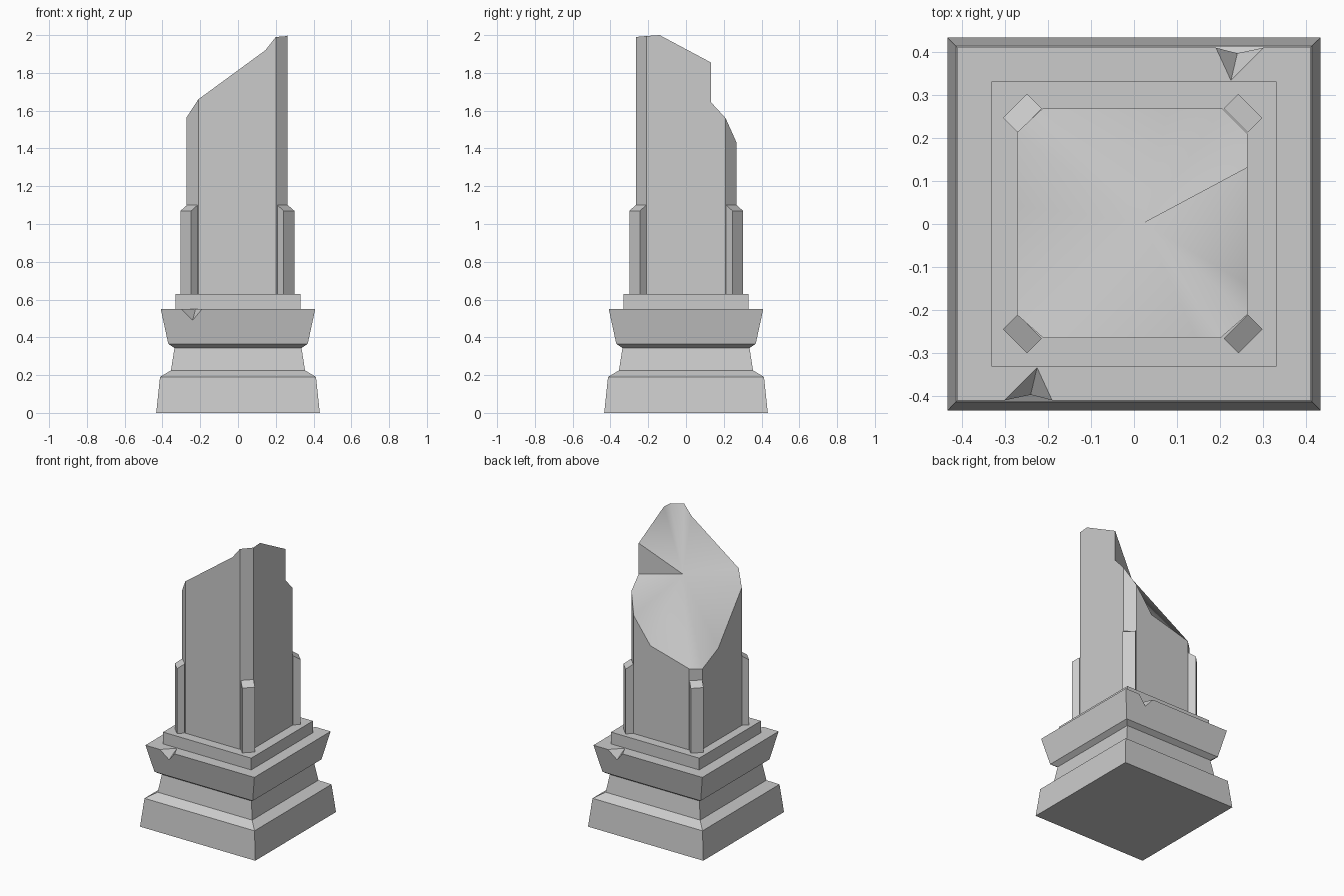
import bpy, bmesh
from mathutils import Vector

cube = bpy.data.objects.get("Cube")
if cube:
    bpy.data.objects.remove(cube)

# Single stone colour
stone = bpy.data.materials.new("grey_stone")
stone.use_nodes = True
GREY = (0.6, 0.6, 0.6, 1)
stone.diffuse_color = GREY
stone.node_tree.nodes["Principled BSDF"].inputs["Base Color"].default_value = GREY


def make_object(name, bm):
    mesh = bpy.data.meshes.new(name)
    bm.to_mesh(mesh)
    bm.free()
    mesh.materials.append(stone)
    obj = bpy.data.objects.new(name, mesh)
    bpy.context.collection.objects.link(obj)
    return obj


def square_stack(name, profile):
    """Loft square rings given as (half width, height)."""
    bm = bmesh.new()
    rings = [[bm.verts.new((sx * r, sy * r, z))
              for sx, sy in ((-1, -1), (1, -1), (1, 1), (-1, 1))]
             for r, z in profile]
    for low, high in zip(rings, rings[1:]):
        for i in range(4):
            j = (i + 1) % 4
            bm.faces.new((low[i], low[j], high[j], high[i]))
    bm.faces.new(rings[0][::-1])
    bm.faces.new(rings[-1])
    return make_object(name, bm)


def hull(name, points):
    """Convex solid around a handful of points."""
    bm = bmesh.new()
    for p in points:
        bm.verts.new(p)
    bmesh.ops.convex_hull(bm, input=bm.verts)
    bmesh.ops.dissolve_limit(bm, angle_limit=0.01, verts=bm.verts, edges=bm.edges)
    bmesh.ops.recalc_face_normals(bm, faces=bm.faces)
    return make_object(name, bm)


# Stepped pedestal
square_stack("plinth", [(0.433, 0), (0.413, 0.19), (0.355, 0.225), (0.336, 0.345)])
cornice = square_stack("cornice", [(0.336, 0.343), (0.369, 0.365), (0.409, 0.55)])
square_stack("shaft_step", [(0.331, 0.55), (0.331, 0.63)])

# Chips broken out of the cornice rim, front and back
for side, name in ((1, "front_chip_cutter"), (-1, "back_chip_cutter")):
    edge_a, edge_b, inner, lower = [
        Vector((x * side, y * side, z)) for x, y, z in
        ((-0.3, -0.409, 0.55), (-0.19, -0.409, 0.55),
         (-0.225, -0.333, 0.55), (-0.24, -0.397, 0.49))]
    mid = (inner + lower) / 2
    cutter = hull(name, [inner, lower, edge_a + (edge_a - mid) * 0.4,
                         edge_b + (edge_b - mid) * 0.4])
    cutter.hide_render = True
    mod = cornice.modifiers.new("chip", "BOOLEAN")
    mod.operation = "DIFFERENCE"
    mod.solver = "EXACT"
    mod.object = cutter
    bpy.context.view_layer.objects.active = cornice
    bpy.ops.object.modifier_apply(modifier=mod.name)
    bpy.data.objects.remove(cutter)

# Broken shaft: chamfered square outline with the height of the break
rim = [(-0.21, -0.265, 1.66), (0.145, -0.265, 1.92), (0.2, -0.265, 1.99),
       (0.263, -0.21, 1.995), (0.263, -0.14, 2.0), (0.263, 0.132, 1.855),
       (0.263, 0.132, 1.645), (0.263, 0.21, 1.56), (0.205, 0.268, 1.43),
       (0.08, 0.268, 1.26), (-0.212, 0.268, 1.18), (-0.272, 0.212, 1.175),
       (-0.272, 0.043, 1.25), (-0.272, -0.21, 1.565)]
bm = bmesh.new()
top = [bm.verts.new(p) for p in rim]
foot = {p[:2]: bm.verts.new((p[0], p[1], 0.63)) for p in rim}
peak = bm.verts.new((0.022, 0.003, 1.66))
for i, p in enumerate(rim):
    j = (i + 1) % len(rim)
    q = rim[j]
    break_face = bm.faces.new((peak, top[i], top[j]))
    if p[:2] != q[:2]:
        break_face.smooth = True
        bm.faces.new((foot[p[:2]], foot[q[:2]], top[j], top[i]))
bm.faces.new(list(foot.values())[::-1])
make_object("broken_shaft", bm)

# Slanted-top buttress on each chamfered corner
for sx, side in ((-1, "right"), (1, "left")):
    for sy, end in ((-1, "front"), (1, "back")):
        points = []
        for a, b in ((0.267, 0.211), (0.211, 0.267)):
            for out, z in ((0, 0.63), (0, 1.1), (0.034, 0.63), (0.034, 1.07)):
                points.append((sx * (a + out) - 0.003, sy * (b + out) + 0.001, z))
        hull(f"{end}_{side}_buttress", points)
